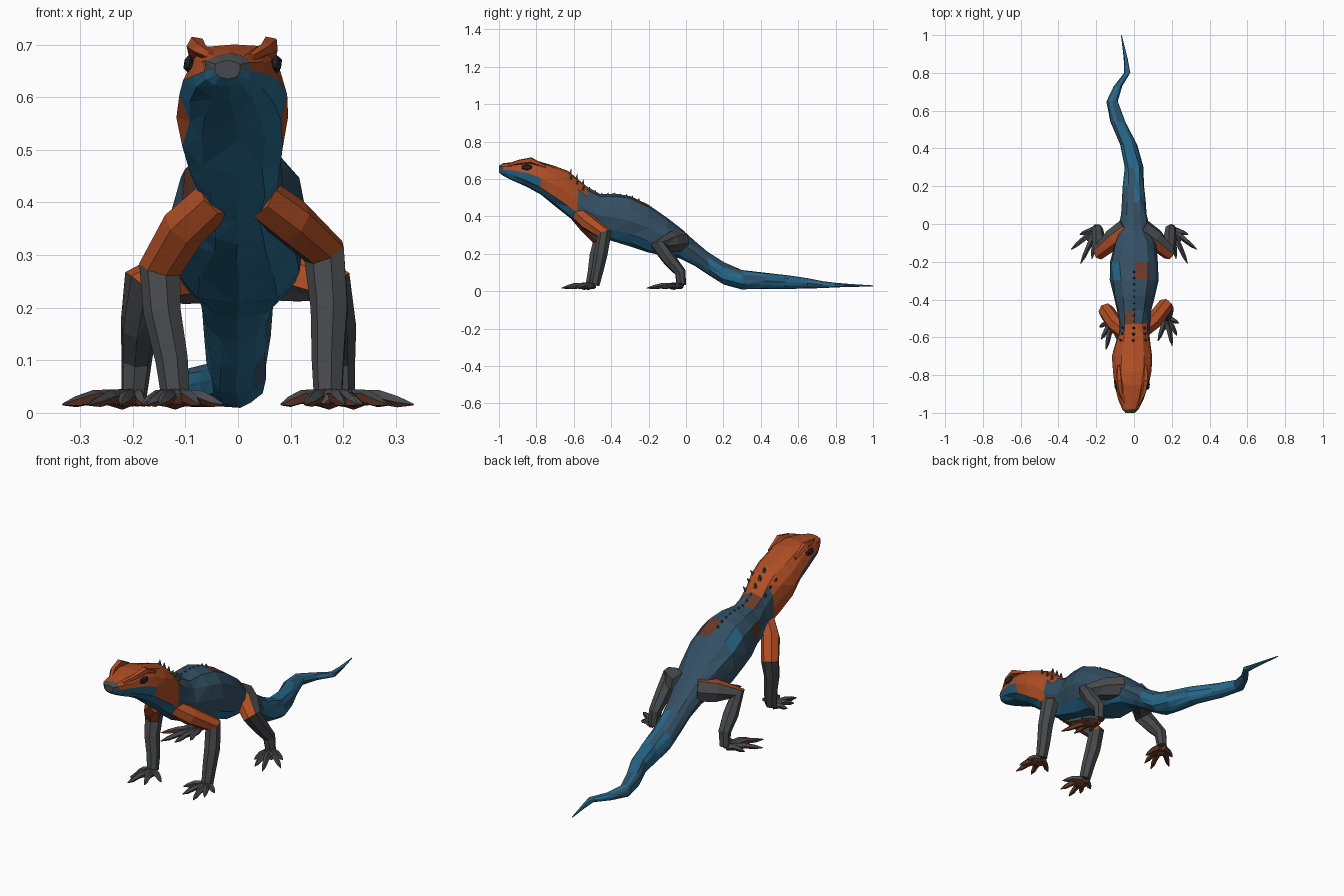
import bpy, bmesh, math, random
from mathutils import Vector, Matrix

if "Cube" in bpy.data.objects:
    bpy.data.objects.remove(bpy.data.objects["Cube"])

random.seed(4)

COLOURS = [("orange", (0.43, 0.075, 0.018)), ("blue", (0.02, 0.14, 0.26)),
           ("slate_blue", (0.033, 0.078, 0.125)), ("grey", (0.062, 0.067, 0.072)),
           ("brown", (0.14, 0.042, 0.022)), ("dark", (0.018, 0.02, 0.024))]
ORANGE, BLUE, SLATE, GREY, BROWN, DARK = range(6)
MATS = []
for name, rgb in COLOURS:
    m = bpy.data.materials.new(name)
    m.diffuse_color = (*rgb, 1)
    m.use_nodes = True
    m.node_tree.nodes["Principled BSDF"].inputs["Base Color"].default_value = m.diffuse_color
    MATS.append(m)


def finish(name, bm, rule):
    """Colour faces by rule(centre, normal), triangulate, make an object."""
    bmesh.ops.recalc_face_normals(bm, faces=bm.faces)
    for f in bm.faces:
        f.material_index = rule(f.calc_center_median(), f.normal)
    bmesh.ops.triangulate(bm, faces=bm.faces)
    me = bpy.data.meshes.new(name)
    bm.to_mesh(me)
    bm.free()
    for m in MATS:
        me.materials.append(m)
    ob = bpy.data.objects.new(name, me)
    bpy.context.collection.objects.link(ob)
    return ob


def skin(bm, rings):
    """Bridge rings of points and close both ends."""
    vs = [[bm.verts.new(p) for p in r] for r in rings]
    n = len(vs[0])
    for a, b in zip(vs, vs[1:]):
        for i in range(n):
            bm.faces.new((a[i], a[(i + 1) % n], b[(i + 1) % n], b[i]))
    bm.faces.new(vs[0])
    bm.faces.new(vs[-1])


def tube(bm, pts, radii, sides=6):
    """Tapered tube along a path."""
    pts = [Vector(p) for p in pts]
    d_old, u, rings = None, None, []
    for i, p in enumerate(pts):
        d = (pts[min(i + 1, len(pts) - 1)] - pts[max(i - 1, 0)]).normalized()
        if u is None:
            u = d.orthogonal().normalized()
        else:
            u = d_old.rotation_difference(d) @ u
        d_old, w = d, d.cross(u)
        rings.append([p + radii[i] * (math.cos(t) * u + math.sin(t) * w)
                      for t in (2 * math.pi * k / sides for k in range(sides))])
    skin(bm, rings)


def blob(bm, centre, size):
    mat = Matrix.Translation(centre) @ Matrix.Diagonal((*size, 1))
    bmesh.ops.create_icosphere(bm, subdivisions=1, radius=1, matrix=mat)


# Sections: y, centre x, half width, bottom z, top z
HEAD = [(-1.0, -.02, .025, .635, .67), (-.98, -.018, .046, .62, .682),
        (-.93, -.014, .068, .595, .692), (-.85, -.01, .09, .56, .703),
        (-.78, -.008, .1, .515, .695), (-.7, -.008, .105, .455, .668),
        (-.63, -.005, .095, .4, .64), (-.58, -.002, .082, .36, .6)]
TORSO = [(-.53, 0, .08, .318, .555), (-.46, 0, .087, .29, .52),
         (-.38, 0, .11, .265, .52), (-.3, 0, .127, .24, .51),
         (-.2, 0, .13, .205, .465), (-.1, .004, .11, .19, .39),
         (-.03, 0, .085, .178, .335)]
TAIL = [(.05, 0, .064, .135, .265), (.12, 0, .06, .085, .21),
        (.2, 0, .056, .033, .152), (.3, 0, .05, .012, .115),
        (.42, -.03, .045, .012, .1), (.54, -.085, .038, .012, .086),
        (.65, -.118, .03, .014, .07), (.73, -.085, .022, .017, .053),
        (.8, -.035, .016, .02, .045), (.88, -.045, .01, .022, .038),
        (1.0, -.067, .002, .026, .031)]
ROWS = HEAD + TORSO + TAIL


def section(y):
    for a, b in zip(ROWS, ROWS[1:]):
        if y <= b[0]:
            t = max(0, (y - a[0]) / (b[0] - a[0]))
            return [p + (q - p) * t for p, q in zip(a, b)]
    return ROWS[-1]


def body_rule(c, n):
    _, _, _, zb, zt = section(c.y)
    up = (c.z - (zb + zt) / 2) / ((zt - zb) / 2)
    r = random.random()
    if c.y < -.96:
        return GREY if up > -.2 else BLUE
    if c.y < -.6:
        limit = -.55 if c.y > -.75 else -.1
        return ORANGE if up > limit else BLUE
    if c.y < -.5:
        if up > .45:
            return ORANGE if r < .45 else BROWN if r < .65 else SLATE
        return SLATE if up > -.35 else BLUE
    if c.y < .1:
        if up < -.35:
            return BLUE
        return BROWN if r < .04 else BLUE if r < .1 else SLATE
    return SLATE if r < (.45 if up > .5 else .15) else BLUE


# Head, torso and tail in one skin
bm = bmesh.new()
rings = []
for y, cx, hw, zb, zt in ROWS:
    ring, j = [], min(.005, hw * .08)
    for k in range(12):
        a = 2 * math.pi * k / 12
        s, c = math.sin(a), math.cos(a)
        x = cx + hw * math.copysign(abs(s) ** .85, s)
        z = (zb + zt) / 2 + (zt - zb) / 2 * math.copysign(abs(c) ** .9, c)
        e = [random.uniform(-j, j) for _ in range(3)]
        if abs(y) == 1:
            e[1] = 0
        ring.append((x + e[0], y + e[1], max(.005, z + e[2] * .6)))
    rings.append(ring)
skin(bm, rings)
finish("body", bm, body_rule)

# Brow ridges and eyes
for side, label in ((1, "right"), (-1, "left")):
    bm = bmesh.new()
    tube(bm, [(side * x - .01, y, z) for x, y, z in
              ((.035, -.95, .675), (.062, -.89, .69), (.07, -.83, .699),
               (.072, -.75, .665))], (.008, .014, .018, .008), 5)
    finish(label + "_brow", bm, lambda c, n: ORANGE)
    bm = bmesh.new()
    blob(bm, (side * .083 - .01, -.85, .663), (.012, .032, .018))
    finish(label + "_eye", bm, lambda c, n: DARK)

# Crest spikes on the neck and low ridge on the back
bm = bmesh.new()
for i in range(12):
    y = -.62 + i * .033
    _, cx, hw, _, zt = section(y)
    h = .022 if i < 3 else .007
    tube(bm, [(cx, y, zt - .015), (cx, y + .006, zt + h)], (.014, .001), 4)
    if i < 3:
        for s in (-1, 1):
            tube(bm, [(cx + s * hw * .6, y, zt - .04),
                      (cx + s * hw * .8, y + .01, zt - .012)], (.012, .001), 4)
finish("crest", bm, lambda c, n: GREY if c.y < -.5 else SLATE)


def foot(bm, base, side, toes):
    """Palm with five clawed toes; toes are offsets from the base."""
    bx, by, _ = base
    mx = sum(t[0] for t in toes) / 5 * .35
    my = sum(t[1] for t in toes) / 5 * .35
    blob(bm, (bx + side * mx, by + my, .026), (.04, .042, .02))
    for dx, dy in toes:
        tube(bm, [(bx + side * dx * f, by + dy * f, z)
                  for f, z in ((.1, .028), (.55, .03), (.8, .021), (1, .016))],
             (.018, .014, .011, .002), 5)


def foot_colour(n):
    return BROWN if n.z < 0 else GREY


# Front legs, posed differently on each side
FRONT_TOES = [(-.09, -.06), (-.045, -.13), (.03, -.155), (.055, -.1), (.065, -.035)]
ARMS = {"right": (1, [(.04, -.57, .41), (.1, -.52, .365), (.165, -.435, .305),
                      (.175, -.455, .2), (.172, -.475, .1), (.172, -.49, .032)]),
        "left": (-1, [(-.04, -.58, .41), (-.1, -.53, .355), (-.147, -.46, .275),
                      (-.143, -.48, .19), (-.125, -.495, .1), (-.118, -.51, .032)])}
for label, (side, path) in ARMS.items():
    elbow = path[2][2] - .015

    def arm_rule(c, n):
        if c.z < .055:
            return foot_colour(n)
        return ORANGE if c.z > elbow and (n.z > -.2 or n.y < -.4) else GREY
    bm = bmesh.new()
    tube(bm, path, (.042, .045, .042, .037, .032, .028), 7)
    foot(bm, path[-1], side, FRONT_TOES)
    finish(label + "_front_leg", bm, arm_rule)

# Hind legs, mirrored
HIND_TOES = [(-.02, -.1), (.025, -.16), (.085, -.185), (.135, -.11), (.09, -.03)]
HIND = [(.04, -.03, .27), (.11, -.08, .262), (.18, -.145, .24),
        (.188, -.085, .165), (.193, -.03, .1), (.198, -.025, .032)]


def hind_rule(c, n):
    if c.z < .055:
        return foot_colour(n)
    if c.z > .215 and abs(c.x) > .07 and n.y < .1 and n.z > -.4:
        return ORANGE
    return GREY


for side, label in ((1, "right"), (-1, "left")):
    bm = bmesh.new()
    path = [(side * x, y, z) for x, y, z in HIND]
    tube(bm, path, (.06, .056, .044, .037, .03, .025), 7)
    foot(bm, path[-1], side, HIND_TOES)
    finish(label + "_hind_leg", bm, hind_rule)
